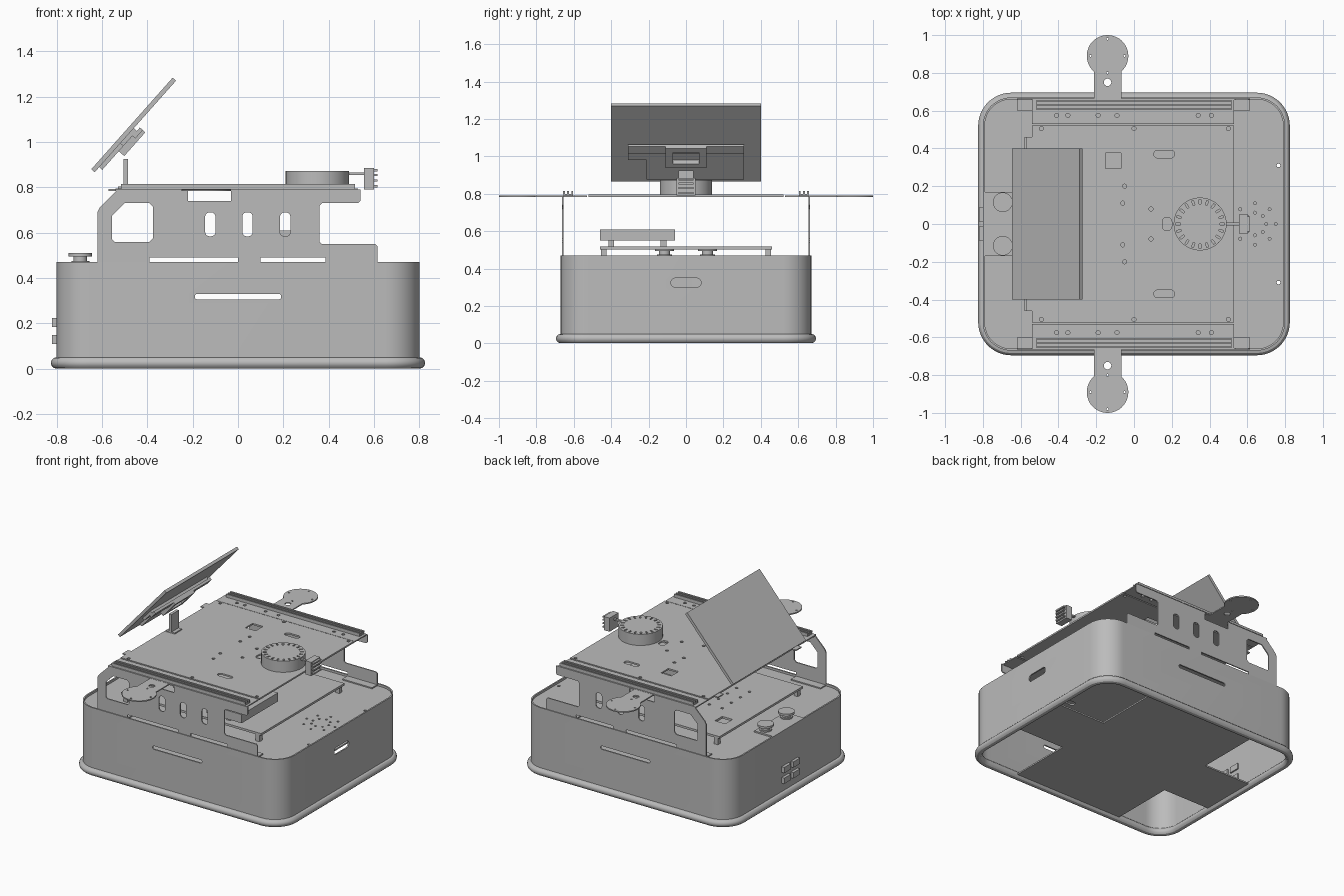
import bpy, math
from math import sin, cos, pi
from mathutils import Matrix, Vector

cube = bpy.data.objects.get("Cube")
if cube:
    bpy.data.objects.remove(cube)

GREY = (0.5, 0.5, 0.5, 1)
mat = bpy.data.materials.new("plain grey")
mat.use_nodes = True
mat.diffuse_color = GREY
mat.node_tree.nodes["Principled BSDF"].inputs["Base Color"].default_value = GREY
parts = []


def add(name, mesh, matrix=None):
    ob = bpy.data.objects.new(name, mesh)
    bpy.context.collection.objects.link(ob)
    if matrix:
        ob.matrix_world = matrix
    mesh.materials.clear()
    mesh.materials.append(mat)
    parts.append(ob)
    return ob


def evaluated(ob):
    dg = bpy.context.evaluated_depsgraph_get()
    return bpy.data.meshes.new_from_object(ob.evaluated_get(dg))


def curve_mesh(loops, z=0.0, extrude=0.0, bevel=0.0):
    cu = bpy.data.curves.new("outline", "CURVE")
    cu.dimensions = "3D" if bevel else "2D"
    if not bevel:
        cu.fill_mode = "BOTH"
    cu.extrude, cu.bevel_depth, cu.bevel_resolution = extrude, bevel, 4
    for loop in loops:
        sp = cu.splines.new("POLY")
        sp.points.add(len(loop) - 1)
        for p, (x, y) in zip(sp.points, loop):
            p.co = (x, y, z, 1)
        sp.use_cyclic_u = True
    tmp = bpy.data.objects.new("outline", cu)
    bpy.context.collection.objects.link(tmp)
    mesh = evaluated(tmp)
    bpy.data.objects.remove(tmp)
    return mesh


def sheet(name, loops, z0, z1, upright_y=None):
    """Flat part with holes, lying between two heights, or standing upright."""
    mesh = curve_mesh(loops, extrude=(z1 - z0) / 2)
    m = Matrix.Translation((0, 0, (z0 + z1) / 2))
    if upright_y is not None:
        m = Matrix.Translation((0, upright_y, 0)) @ Matrix.Rotation(pi / 2, 4, "X")
    return add(name, mesh, m)


def rrect(x, y, hx, hy, r, n=8):
    pts = []
    for i, (sx, sy) in enumerate(((1, 1), (-1, 1), (-1, -1), (1, -1))):
        for k in range(n + 1):
            a = (i + k / n) * pi / 2
            pts.append((x + sx * (hx - r) + r * cos(a), y + sy * (hy - r) + r * sin(a)))
    return pts


def circle(x, y, r, n=16):
    return [(x + r * cos(2 * pi * i / n), y + r * sin(2 * pi * i / n)) for i in range(n)]


def rect(x0, x1, y0, y1):
    return [(x0, y0), (x1, y0), (x1, y1), (x0, y1)]


def box(name, x0, x1, y0, y1, z0, z1, frame=None):
    v = [(x, y, z) for z in (z0, z1) for x, y in rect(x0, x1, y0, y1)]
    f = [(3, 2, 1, 0), (4, 5, 6, 7)] + [(i, (i + 1) % 4, (i + 1) % 4 + 4, i + 4) for i in range(4)]
    mesh = bpy.data.meshes.new(name)
    mesh.from_pydata(v, [], f)
    return add(name, mesh, frame)


def disc(name, x, y, r, z0, z1):
    return sheet(name, [circle(x, y, r, 48)], z0, z1)


# Body shell with slots cut through the walls, and a round bumper
shell = sheet("body_shell", [rrect(0, 0, .8, .67, .15, 12), rrect(0, 0, .79, .66, .14, 12)], .02, .47)
cutters = [sheet("slot_cutter", [rrect(0, .318, .19, .012, .01, 4)], -1, 1, 0)]
end_slot = sheet("slot_cutter", [rrect(0, .325, .08, .024, .022, 6)], -.2, .2)
end_slot.matrix_world = (Matrix.Translation((.8, 0, 0)) @ Matrix.Rotation(pi / 2, 4, "Z")
                         @ Matrix.Rotation(pi / 2, 4, "X"))
cutters.append(end_slot)
for c in cutters:
    c.hide_render = True
    mod = shell.modifiers.new("slot", "BOOLEAN")
    mod.operation, mod.object, mod.solver = "DIFFERENCE", c, "EXACT"
bpy.context.view_layer.update()
shell.data = evaluated(shell)
shell.modifiers.clear()
for c in cutters:
    parts.remove(c)
    bpy.data.objects.remove(c)
add("bumper", curve_mesh([rrect(0, 0, .8, .67, .15, 12)], z=.026, bevel=.025))

# Cross-shaped floor and upper deck
floor = []
for sx, sy in ((1, 1), (-1, 1), (-1, -1), (1, -1)):
    corner = [(.79, .2), (.42, .2), (.42, .66)]
    if sx * sy < 0:
        corner.reverse()
    floor += [(sx * x, sy * y) for x, y in corner]
sheet("floor_plate", [floor], .02, .03)
holes = [circle(.64 + r * cos(a * pi / 4), r * sin(a * pi / 4), .008, 8)
         for r in (.06, .11) for a in range(8)]
holes += [circle(.765, s * .31, .01, 8) for s in (-1, 1)]
holes += [rrect(.3, s * .3, .06, .02, .019, 4) for s in (-1, 1)]
sheet("deck", [rrect(0, 0, .79, .66, .14, 12)] + holes, .445, .455)

# Side brackets, rails and paddles, mirrored front to back
profile = [(-.62, .455), (-.39, .455), (-.39, .49), (0, .49), (0, .455), (.1, .455), (.1, .49),
           (.385, .49), (.385, .455), (.615, .455), (.615, .54), (.605, .55), (.37, .55),
           (.36, .56), (.36, .72), (.37, .73), (.53, .73), (.54, .74), (.54, .79), (-.03, .79),
           (-.03, .74), (-.22, .74), (-.22, .79), (-.53, .79), (-.61, .71), (-.62, .69)]
window = [(-.545, .56), (-.39, .56), (-.375, .575), (-.375, .715), (-.39, .73), (-.5, .73),
          (-.555, .675), (-.555, .57)]
slots = [rrect(x, .637, .023, .053, .02, 5) for x in (-.122, .042, .208)]
for side, s in (("front", -1), ("back", 1)):
    def span(a, b):
        return sorted((s * a, s * b))
    sheet(side + "_bracket", [profile, window] + slots, 0, .008, s * .66)
    for x0, x1 in ((-.62, -.39), (.385, .615)):
        box(side + "_bracket_foot", x0, x1, *span(.6, .66), .456, .464)
    sheet(side + "_bracket_flange", [rect(-.54, .53, *span(.53, .664))]
          + [circle(x, s * .575, .011, 10) for x in (-.41, -.35, -.19, -.09, .34, .41)], .784, .792)
    box(side + "_rail_base", -.515, .515, *span(.605, .655), .792, .8)
    for y in (.608, .63, .652):
        box(side + "_rail_lip", -.515, .515, *span(y - .005, y + .005), .8, .815)
    # Neck meets the round end in one outline
    a0 = math.asin(.073 / .11)
    arc = [-pi / 2 + a0 + i * (2 * pi - 2 * a0) / 32 for i in range(33)]
    paddle = [(-.213, s * .65), (-.067, s * .65)]
    paddle += [(-.14 + .11 * cos(a), s * (.89 + .11 * sin(a))) for a in arc]
    tips = [circle(-.14 + .09 * cos(a * pi / 2), s * (.89 + .09 * sin(a * pi / 2)), .006, 8) for a in range(4)]
    sheet(side + "_paddle", [paddle, circle(-.14, s * .75, .02)] + tips, .783, .791)
    box(side + "_rear_tab", -.57, -.54, *span(.4, .46), .784, .792)

# Top plate
holes = [rrect(.16, s * .37, .055, .02, .019, 5) for s in (-1, 1)]
holes += [rrect(.175, 0, .025, .035, .024, 5), rect(-.15, -.07, .295, .375)]
holes += [circle(x, s * y, .011, 10) for s in (-1, 1)
          for x, y in ((-.05, .2), (-.06, .11), (.09, .08), (-.49, .505), (0, .505), (.5, .505))]
sheet("top_plate", [rect(-.54, .53, -.522, .522)] + holes, .784, .795)

# Turntable with a ring of notches
disc("turntable_base", .35, 0, .14, .795, .855)
notches = []
for i in range(20):
    rot = Matrix.Rotation(2 * pi * i / 20, 2)
    notches.append([tuple(rot @ Vector(p) + Vector((.35, 0))) for p in rect(.105, .13, -.005, .005)])
sheet("turntable_top", [circle(.35, 0, .14, 48)] + notches, .855, .873)

# Sensor beside the turntable
box("sensor_arm", .48, .56, -.008, .008, .855, .865)
box("sensor_block", .555, .6, -.05, .05, .79, .885)
for z in (.8, .825, .85, .87):
    box("sensor_fin", .6, .615, -.04, .04, z, z + .01)

# Tilted screen with its mount and post
n, u = Vector((.747, 0, -.664)), Vector((.664, 0, .747))
tilt = Matrix(((n.x, 0, u.x, -.46), (0, 1, 0, 0), (n.z, 0, u.z, 1.075), (0, 0, 0, 1)))
box("screen", -.01, .01, -.4, .4, -.27, .27, tilt)
box("screen_mount", .01, .028, -.21, .31, -.24, -.01, tilt)
box("screen_mount_side", .01, .028, -.31, -.21, -.1, -.01, tilt)
box("screen_mount_block", .028, .045, -.31, .31, -.04, .01, tilt)
for s in (-1, 1):
    box("socket_side", .028, .06, s * .09 - .02, s * .09 + .02, -.13, .01, tilt)
for w in (-.13, -.02):
    box("socket_bar", .028, .06, -.09, .09, w, w + .03, tilt)
box("screen_post", -.505, -.485, -.04, .04, .795, .925)
box("screen_post_foot", -.53, -.46, -.04, .04, .795, .803)

# Boards and box between the decks
sheet("lower_board", [rect(-.58, .5, -.46, .46), rect(-.5, -.42, .2, .28)]
      + [circle(x, y, .01, 8) for x in (-.35, -.25) for y in (-.2, -.1, 0, .1)], .503, .518)
for x in (-.55, .47):
    for y in (-.44, .44):
        box("board_leg", x - .015, x + .015, y - .015, y + .015, .455, .503)
box("control_box", .08, .35, -.46, -.06, .55, .61)
for y in (-.4, -.12):
    box("control_box_leg", .2, .23, y - .015, y + .015, .518, .55)

# Knobs on their plate, and side ports
box("knob_plate", -.79, -.645, -.17, .17, .456, .466)
for s in (-1, 1):
    disc("knob_collar", -.695, s * .115, .04, .466, .475)
    disc("knob_neck", -.695, s * .115, .03, .475, .495)
    disc("knob_cap", -.695, s * .115, .052, .495, .51)
    for z in (.11, .185):
        box("port", -.82, -.78, s * .05 - .037, s * .05 + .037, z, z + .04)

bpy.ops.object.select_all(action="DESELECT")
for ob in parts:
    ob.select_set(True)
bpy.context.view_layer.objects.active = parts[0]
bpy.ops.object.shade_smooth_by_angle(angle=math.radians(30))
